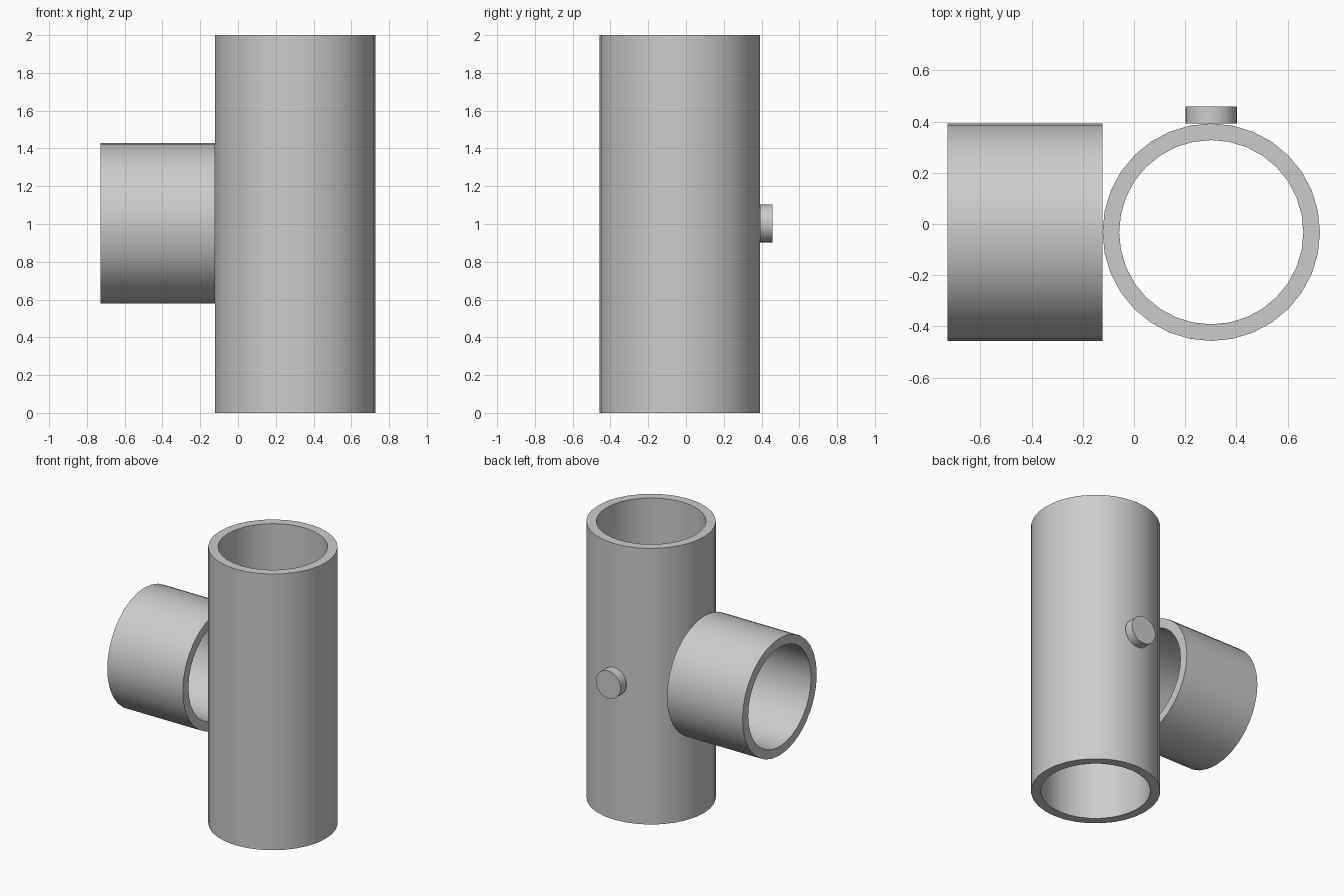
import bpy
import bmesh
import math
from mathutils import Matrix, Vector

cube = bpy.data.objects.get("Cube")
if cube:
    bpy.data.objects.remove(cube)

GREY = (0.6, 0.6, 0.6, 1)
SIDES = 32
OUTER, INNER = 0.425, 0.36
CENTRE_X, CENTRE_Y = 0.302, -0.032

grey = bpy.data.materials.new("plain grey")
grey.use_nodes = True
grey.diffuse_color = GREY
grey.node_tree.nodes["Principled BSDF"].inputs["Base Color"].default_value = GREY


def revolve(name, profile, start, axis):
    """Spin a (radius, height) profile about an axis through start."""
    bm = bmesh.new()
    verts = [bm.verts.new((0, r, h)) for r, h in profile]
    edges = [bm.edges.new(pair) for pair in zip(verts, verts[1:])]
    bmesh.ops.spin(bm, geom=verts + edges, cent=(0, 0, 0), axis=(0, 0, 1),
                   angle=math.tau, steps=SIDES, use_duplicate=False)
    bmesh.ops.remove_doubles(bm, verts=bm.verts, dist=0.0001)
    bmesh.ops.recalc_face_normals(bm, faces=bm.faces)
    turn = Vector((0, 0, 1)).rotation_difference(Vector(axis)).to_matrix().to_4x4()
    bmesh.ops.transform(bm, matrix=Matrix.Translation(start) @ turn, verts=bm.verts)
    mesh = bpy.data.meshes.new(name)
    bm.to_mesh(mesh)
    bm.free()
    mesh.materials.append(grey)
    obj = bpy.data.objects.new(name, mesh)
    bpy.context.collection.objects.link(obj)
    bpy.ops.object.select_all(action="DESELECT")
    obj.select_set(True)
    bpy.context.view_layer.objects.active = obj
    bpy.ops.object.shade_smooth_by_angle(angle=math.radians(30))
    return obj


def tube(name, length, start, axis):
    """Open pipe with a thick wall and flat annular ends."""
    profile = [(OUTER, 0), (OUTER, length), (INNER, length), (INNER, 0), (OUTER, 0)]
    return revolve(name, profile, start, axis)


# Upright pipe, and the short pipe that touches its right side
tube("upright_pipe", 2, (CENTRE_X, CENTRE_Y, 0), (0, 0, 1))
tube("side_pipe", 0.605, (CENTRE_X - OUTER, CENTRE_Y, 1.003), (-1, 0, 0))

# Small solid disc on the back of the upright pipe
revolve("back_button", [(0, 0), (0.1, 0), (0.1, 0.066), (0, 0.066)],
        (CENTRE_X, CENTRE_Y + OUTER, 1.003), (0, 1, 0))
